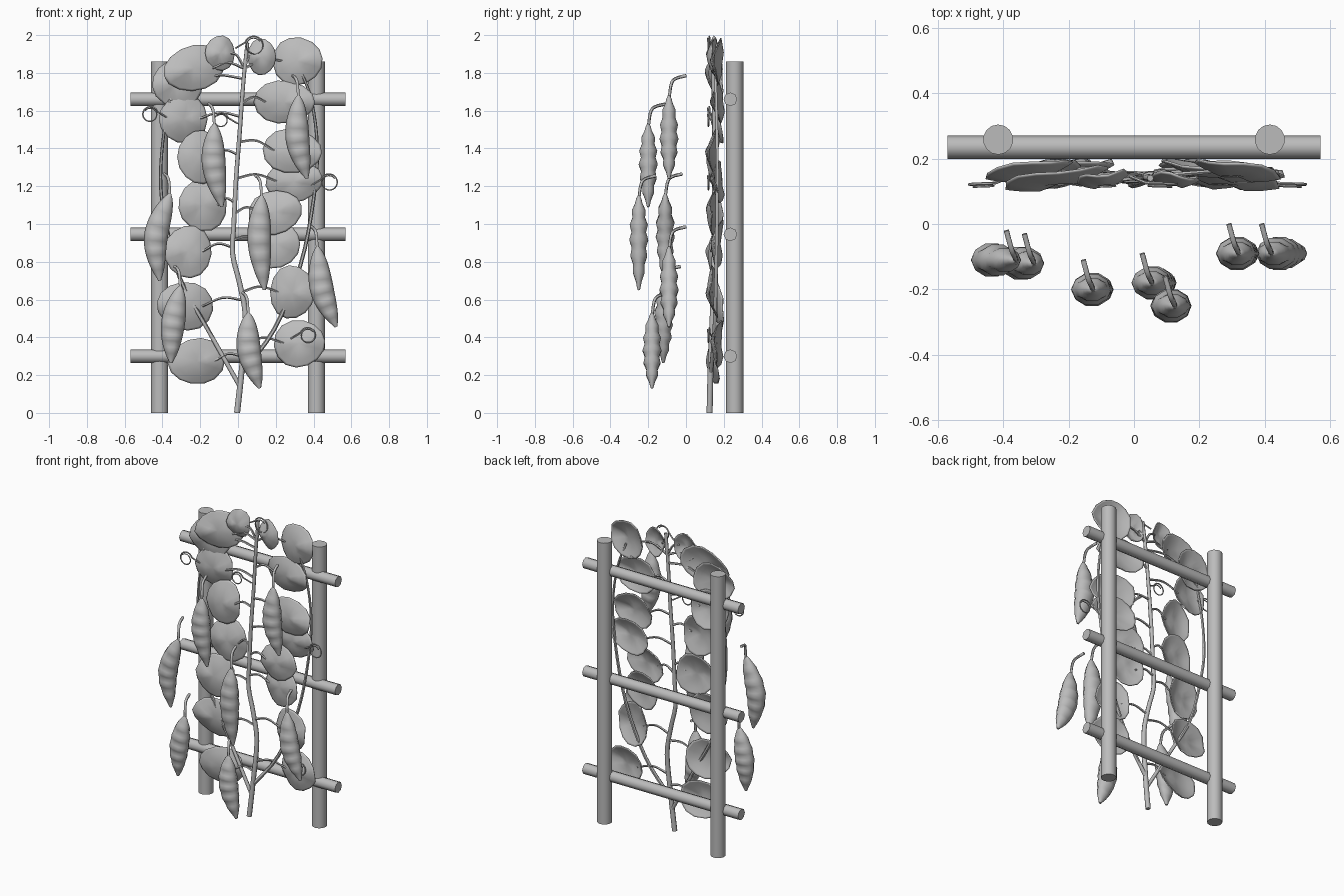
import bpy, bmesh, math, random
from mathutils import Vector, Matrix

if "Cube" in bpy.data.objects:
    bpy.data.objects.remove(bpy.data.objects["Cube"])

random.seed(4)
grey = bpy.data.materials.new("plain grey")
grey.diffuse_color = (0.5, 0.5, 0.5, 1)
grey.use_nodes = True
grey.node_tree.nodes["Principled BSDF"].inputs["Base Color"].default_value = grey.diffuse_color


def finish(ob, name, angle=50):
    ob.name = name
    ob.data.materials.clear()
    ob.data.materials.append(grey)
    bpy.ops.object.select_all(action='DESELECT')
    ob.select_set(True)
    bpy.context.view_layer.objects.active = ob
    bpy.ops.object.shade_smooth_by_angle(angle=math.radians(angle))
    return ob


def from_bmesh(name, bm, angle=50):
    bmesh.ops.recalc_face_normals(bm, faces=bm.faces)
    me = bpy.data.meshes.new(name)
    bm.to_mesh(me)
    bm.free()
    ob = bpy.data.objects.new(name, me)
    bpy.context.collection.objects.link(ob)
    return finish(ob, name, angle)


def smooth_path(pts, n):
    """Catmull-Rom curve through the points."""
    p = [Vector(q) for q in pts]
    p = [2 * p[0] - p[1]] + p + [2 * p[-1] - p[-2]]
    out = []
    for i in range(1, len(p) - 2):
        a, b, c, d = p[i - 1:i + 3]
        for k in range(n):
            t = k / n
            out.append(0.5 * (2 * b + (c - a) * t + (2 * a - 5 * b + 4 * c - d) * t * t
                              + (3 * b - a - 3 * c + d) * t ** 3))
    return out + [p[-2]]


def sweep(name, path, radii, sides=6, ref=(0, 1, 0), angle=60):
    """Tube along a path; radii(t) gives width and depth."""
    bm, rings, ref = bmesh.new(), [], Vector(ref)
    n = len(path) - 1
    for i, p in enumerate(path):
        t = (path[min(i + 1, n)] - path[max(i - 1, 0)]).normalized()
        u = t.cross(ref).normalized()
        v = u.cross(t)
        w, d = radii(i / n)
        rings.append([bm.verts.new(p + u * w * math.cos(a) + v * d * math.sin(a))
                      for a in (2 * math.pi * k / sides for k in range(sides))])
    for r, s in zip(rings, rings[1:]):
        for k in range(sides):
            j = (k + 1) % sides
            bm.faces.new((r[k], r[j], s[j], s[k]))
    bm.faces.new(rings[0])
    bm.faces.new(rings[-1])
    return from_bmesh(name, bm, angle)


def taper(a, b):
    return lambda t: (a + (b - a) * t,) * 2


# Trellis: two posts and three rails
for x in (-0.415, 0.415):
    bpy.ops.mesh.primitive_cylinder_add(vertices=14, radius=0.046, depth=1.86,
                                        location=(x, 0.258, 0.93))
    finish(bpy.context.object, "trellis_post")
for z in (0.30, 0.945, 1.66):
    bpy.ops.mesh.primitive_cylinder_add(vertices=8, radius=0.036, depth=1.14, location=(0, 0.235, z),
                                        rotation=(0, math.pi / 2, 0))
    finish(bpy.context.object, "trellis_rail")

# Main stem
stem = smooth_path([(-0.005, 0.125, 0), (0.02, 0.13, 0.23), (0.04, 0.14, 0.5), (0.01, 0.145, 0.68),
                    (-0.028, 0.15, 0.84), (-0.022, 0.15, 1.0), (-0.01, 0.15, 1.24),
                    (0.01, 0.15, 1.5), (0.03, 0.145, 1.77), (0.05, 0.14, 1.96)], 4)
sweep("main_stem", stem, taper(0.016, 0.010), 8)

# Side vines
sides = {
    "left_vine": [(0.01, 0.13, 0.14), (-0.17, 0.15, 0.46), (-0.31, 0.16, 0.72), (-0.39, 0.165, 1.05),
                  (-0.41, 0.165, 1.25), (-0.39, 0.16, 1.5), (-0.34, 0.155, 1.75)],
    "right_vine": [(0.01, 0.13, 0.2), (0.19, 0.15, 0.44), (0.33, 0.16, 0.78), (0.40, 0.165, 1.13),
                   (0.42, 0.165, 1.4), (0.39, 0.16, 1.65), (0.33, 0.155, 1.82)],
}
for name, pts in sides.items():
    sweep(name, smooth_path(pts, 4), taper(0.012, 0.007))


def leaf(x, z, rx, rz, lean, y):
    """Cupped oval leaf with a midrib crease and a wavy rim."""
    bm, n, prev = bmesh.new(), 14, None
    phase, side = random.uniform(0, 6), (1 if x > 0 else -1)
    mid = bm.verts.new((0, -0.014, 0))
    for s in (0.35, 0.7, 0.92, 1.0):
        ring = []
        for k in range(n):
            a = 2 * math.pi * k / n
            c, d = math.cos(a), math.sin(a)
            yy = (-0.016 + 0.03 * s * s + 0.007 * s * math.sin(3 * a + phase)
                  - 0.012 * math.exp(-(s * d / 0.3) ** 2))
            w = 1 - 0.10 * c * side * s
            ring.append(bm.verts.new((rx * s * c, yy, rz * s * d * w)))
        for k in range(n):
            j = (k + 1) % n
            bm.faces.new((mid, ring[k], ring[j]) if prev is None
                         else (prev[k], ring[k], ring[j], prev[j]))
        prev = ring
    ob = from_bmesh("leaf", bm, 60)
    ob.matrix_world = (Matrix.Translation((x, y, z)) @ Matrix.Rotation(-side * 0.14, 4, 'Z')
                       @ Matrix.Rotation(random.uniform(-0.1, 0.1), 4, 'X')
                       @ Matrix.Rotation(math.radians(lean), 4, 'Y'))
    mod = ob.modifiers.new("thickness", 'SOLIDIFY')
    mod.thickness = 0.006


# Leaves: x, z, half width, half height, lean
leaves = [
    (-0.235, 1.825, 0.165, 0.12, -14), (-0.32, 1.745, 0.137, 0.13, -8), (-0.095, 1.905, 0.08, 0.093, 0),
    (-0.29, 1.555, 0.13, 0.13, 0), (-0.205, 1.355, 0.117, 0.143, 0), (-0.187, 1.10, 0.13, 0.14, -8),
    (-0.265, 0.855, 0.128, 0.14, 6), (-0.28, 0.565, 0.153, 0.128, 8), (-0.22, 0.272, 0.153, 0.122, -4),
    (0.315, 1.863, 0.135, 0.128, -6), (0.125, 1.885, 0.076, 0.098, 0), (0.245, 1.645, 0.165, 0.114, 0),
    (0.287, 1.387, 0.16, 0.117, 4), (0.297, 1.225, 0.155, 0.112, -8), (0.197, 1.063, 0.145, 0.117, -14),
    (0.202, 0.895, 0.128, 0.13, 0), (0.287, 0.638, 0.12, 0.142, 4), (0.325, 0.368, 0.138, 0.126, -6),
]
for i, (x, z, rx, rz, lean) in enumerate(leaves):
    y = 0.135 + 0.025 * (i % 2)
    leaf(x, z, rx, rz, lean, y)
    # Stalk arching from the main stem to the leaf
    s = min(stem, key=lambda p: abs(p.z - min(z + 0.02, 1.8)))
    e = Vector((x - math.copysign(rx * 0.6, x), y, z))
    m = (s + e) / 2 + Vector((0, 0, 0.03))
    sweep("leaf_stalk", smooth_path([s, m, e], 4), taper(0.008, 0.006), 5)


def pod_radii(t):
    f = max(0.04, math.sin(math.pi * t ** 0.9)) ** 0.65
    return 0.063 * f, 0.047 * f * (1 + 0.13 * math.cos(2 * math.pi * 6 * t))


# Hanging pods: y, then x, z for top, middle and tip
pods = [
    (-0.11, (-0.36, 1.16), (-0.435, 0.93), (-0.415, 0.70)),
    (-0.12, (-0.305, 0.67), (-0.345, 0.465), (-0.355, 0.265)),
    (-0.20, (-0.125, 1.53), (-0.128, 1.315), (-0.085, 1.09)),
    (-0.25, (0.125, 1.15), (0.113, 0.915), (0.14, 0.65)),
    (-0.18, (0.055, 0.53), (0.058, 0.33), (0.115, 0.13)),
    (-0.09, (0.32, 1.68), (0.315, 1.45), (0.365, 1.24)),
    (-0.09, (0.42, 0.88), (0.445, 0.65), (0.52, 0.455)),
]
for y, *xz in pods:
    path = smooth_path([(x, y, z) for x, z in xz], 12)
    sweep("pod", path, pod_radii, 10)
    # Hooked stalk on top of the pod
    top = path[0]
    hook = [top + Vector(o) for o in ((0, 0, -0.02), (-0.005, 0.012, 0.06),
                                      (-0.015, 0.035, 0.09), (-0.03, 0.09, 0.105))]
    sweep("pod_stalk", smooth_path(hook, 3), taper(0.008, 0.009), 6, (1, 0, 0))

# Curled tendrils: x, z, radius, direction
for x, z, r, d in ((-0.465, 1.58, 0.043, -1), (-0.09, 1.55, 0.04, -1), (0.085, 1.945, 0.05, 1),
                   (0.483, 1.22, 0.046, 1), (0.37, 0.41, 0.042, 1)):
    curl = []
    for k in range(25):
        a = math.pi * (0.9 - 2.7 * k / 24)
        q = r * (1 - 0.25 * k / 24)
        curl.append(Vector((x + d * q * math.cos(a), 0.125 - 0.012 * k / 24, z + q * math.sin(a))))
    sweep("tendril", [curl[0] + Vector((-d * 0.05, 0.02, -0.03))] + curl, taper(0.005, 0.003), 5)
